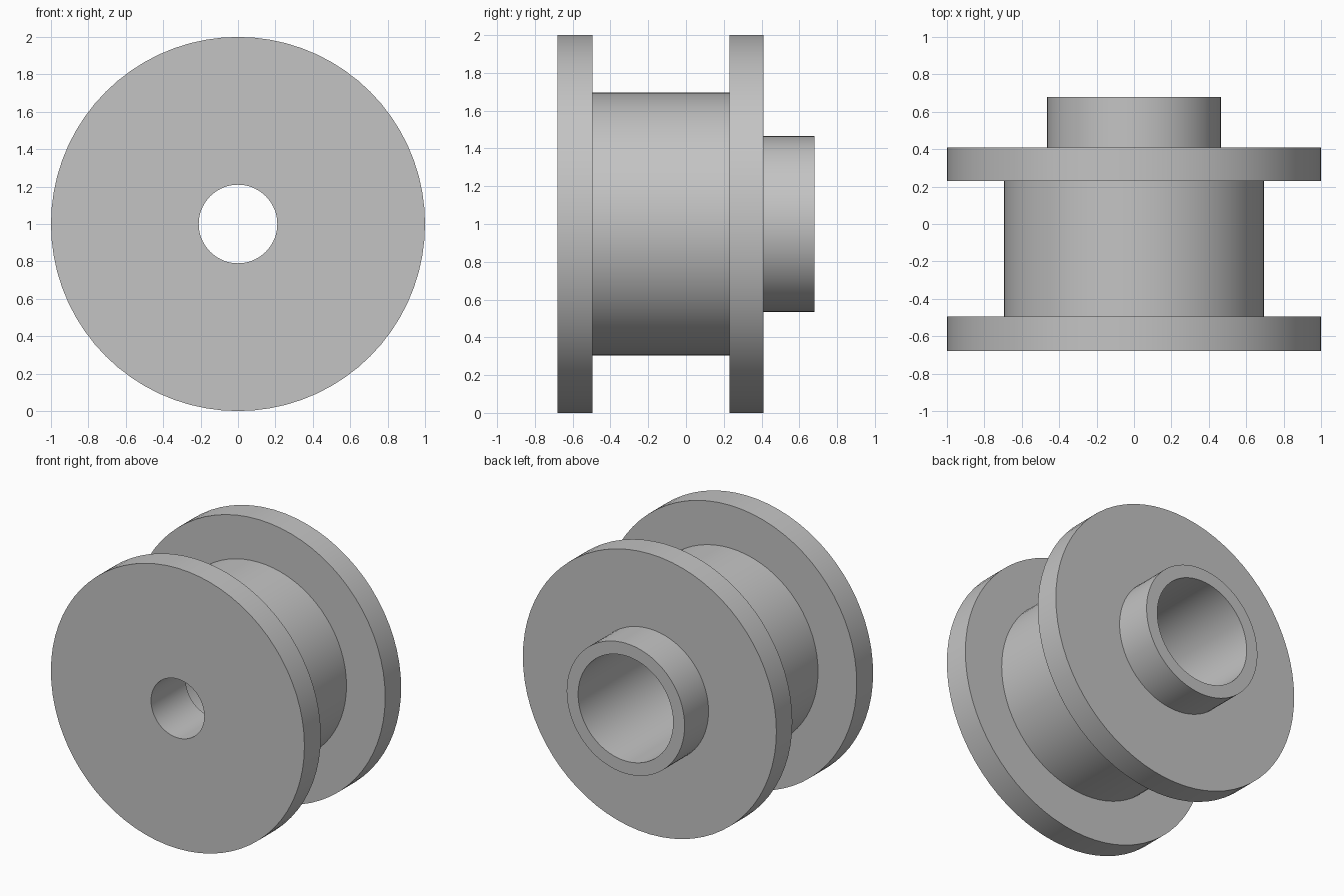
import bpy
import bmesh
import math

cube = bpy.data.objects.get("Cube")
if cube:
    bpy.data.objects.remove(cube, do_unlink=True)

# Plain grey material
grey = bpy.data.materials.new("plain_grey")
grey.use_nodes = True
colour = (0.55, 0.55, 0.55, 1)
grey.diffuse_color = colour
grey.node_tree.nodes["Principled BSDF"].inputs["Base Color"].default_value = colour

SEGMENTS = 72

# Radii
flange, barrel, collar = 1.0, 0.695, 0.465
small_bore, large_bore = 0.21, 0.375

# Stations along the axis, front to back
front, front_inner = -0.68, -0.495
rear_inner, rear_outer, back = 0.23, 0.41, 0.68
bore_step = -0.29

# Closed half-section as (radius, y)
section = [
    (small_bore, front), (flange, front), (flange, front_inner),
    (barrel, front_inner), (barrel, rear_inner), (flange, rear_inner),
    (flange, rear_outer), (collar, rear_outer), (collar, back),
    (large_bore, back), (large_bore, bore_step), (small_bore, bore_step),
]

# Revolve the section around the lengthwise axis
bm = bmesh.new()
rings = []
for i in range(SEGMENTS):
    a = math.tau * i / SEGMENTS
    rings.append([bm.verts.new((r * math.cos(a), y, 1 + r * math.sin(a)))
                  for r, y in section])
for i, ring in enumerate(rings):
    after = rings[(i + 1) % SEGMENTS]
    for j in range(len(section)):
        k = (j + 1) % len(section)
        bm.faces.new((ring[j], ring[k], after[k], after[j]))
bmesh.ops.recalc_face_normals(bm, faces=bm.faces)

mesh = bpy.data.meshes.new("flanged_spool")
bm.to_mesh(mesh)
bm.free()
mesh.materials.append(grey)
spool = bpy.data.objects.new("flanged_spool", mesh)
bpy.context.collection.objects.link(spool)

# Smooth round walls, sharp rims
bpy.ops.object.select_all(action="DESELECT")
spool.select_set(True)
bpy.context.view_layer.objects.active = spool
bpy.ops.object.shade_smooth_by_angle(angle=math.radians(30))
